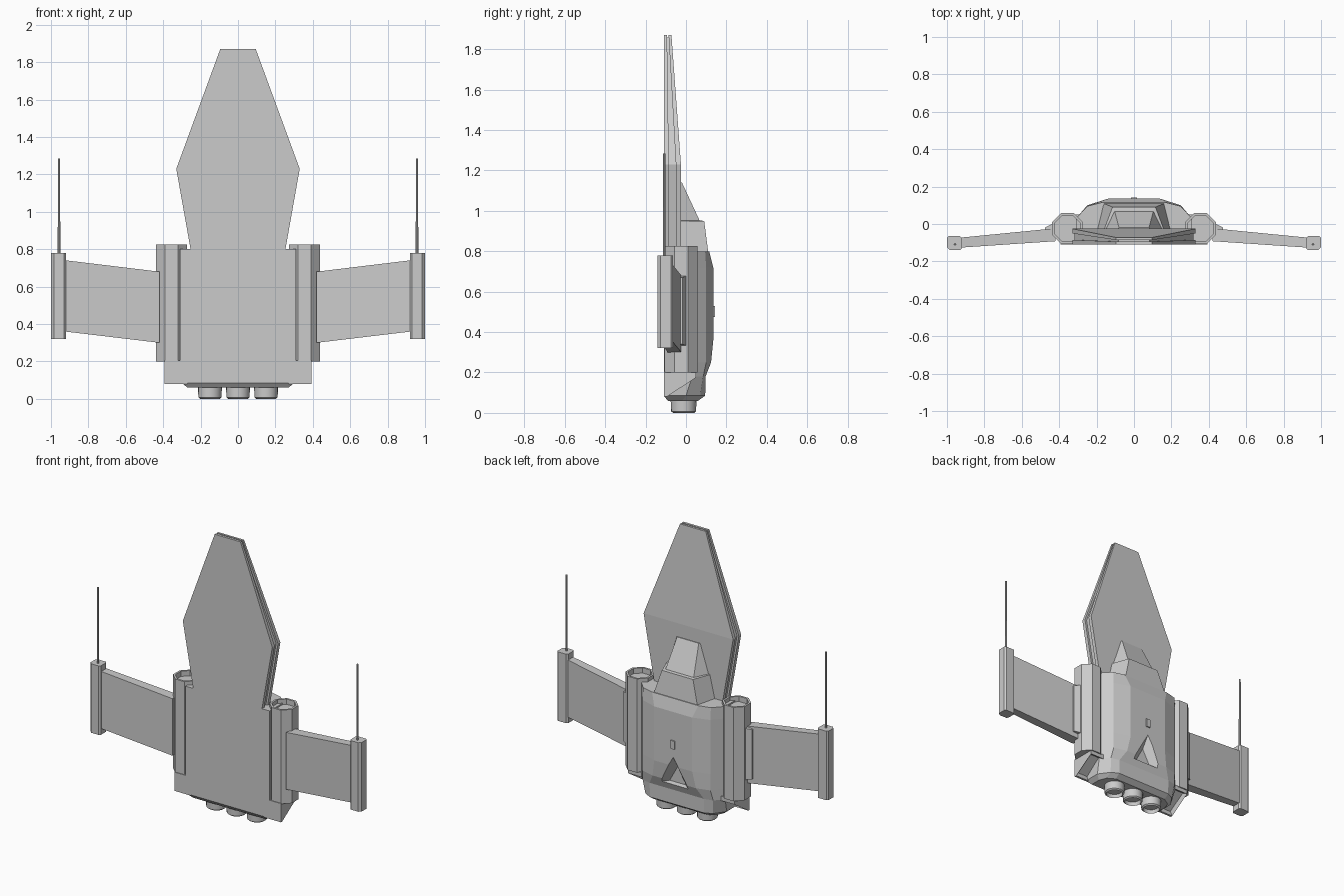
import bpy, bmesh, math
from mathutils import Vector

if "Cube" in bpy.data.objects:
    bpy.data.objects.remove(bpy.data.objects["Cube"])


def finish(name, bm):
    bmesh.ops.recalc_face_normals(bm, faces=bm.faces)
    me = bpy.data.meshes.new(name)
    bm.to_mesh(me)
    bm.free()
    ob = bpy.data.objects.new(name, me)
    bpy.context.collection.objects.link(ob)
    return ob


def loft(name, rings):
    """Skin a list of equal-length point rings and cap both ends."""
    bm = bmesh.new()
    vs = [[bm.verts.new(p) for p in r] for r in rings]
    n = len(vs[0])
    for a, b in zip(vs, vs[1:]):
        for i in range(n):
            j = (i + 1) % n
            bm.faces.new((a[i], a[j], b[j], b[i]))
    bm.faces.new(vs[0])
    bm.faces.new(vs[-1])
    return finish(name, bm)


def rect(x0, x1, y0, y1, z):
    return [(x0, y0, z), (x1, y0, z), (x1, y1, z), (x0, y1, z)]


def box(name, x0, x1, y0, y1, z0, z1):
    return loft(name, [rect(x0, x1, y0, y1, z0), rect(x0, x1, y0, y1, z1)])


def circle(cx, cy, z, r, n, turn=0.0):
    return [(cx + r * math.cos(turn + math.tau * i / n),
             cy + r * math.sin(turn + math.tau * i / n), z) for i in range(n)]


def smooth(ob):
    bpy.ops.object.select_all(action='DESELECT')
    ob.select_set(True)
    bpy.context.view_layer.objects.active = ob
    bpy.ops.object.shade_smooth_by_angle(angle=math.radians(35))


# Main hull: z, then half outline from belly edge to dorsal ridge
def hull_ring(z, half):
    return [(x, y, z) for x, y in half] + [(-x, y, z) for x, y in reversed(half)]


hull = loft("main_hull", [
    hull_ring(.06, [(.27, -.09), (.27, -.02), (.25, .03), (.20, .06)]),
    hull_ring(.085, [(.30, -.11), (.30, 0), (.25, .07), (.20, .095)]),
    hull_ring(.18, [(.31, -.11), (.31, .03), (.26, .085), (.20, .097)]),
    hull_ring(.25, [(.31, -.11), (.31, .03), (.25, .10), (.16, .124)]),
    hull_ring(.36, [(.31, -.11), (.31, .03), (.25, .10), (.14, .135)]),
    hull_ring(.72, [(.31, -.11), (.31, .03), (.25, .10), (.14, .135)]),
    hull_ring(.80, [(.31, -.11), (.31, .03), (.25, .095), (.17, .115)]),
])

# Triangular dorsal recess
cutter = loft("recess_cutter", [
    [(-.06, .085, .23), (.06, .085, .23), (0, .085, .34)],
    [(-.145, .155, .215), (.145, .155, .215), (0, .155, .45)],
])
cutter.hide_render = True
mod = hull.modifiers.new("recess", 'BOOLEAN')
mod.operation = 'DIFFERENCE'
mod.solver = 'EXACT'
mod.object = cutter
bpy.context.view_layer.objects.active = hull
bpy.ops.object.modifier_apply(modifier=mod.name)
bpy.data.objects.remove(cutter)
box("dorsal_sensor", -.015, .015, .12, .143, .475, .53)


# Nose: two skins around an inset core
def nose(name, inset, low, mid, top):
    i = inset
    loft(name, [rect(-.25 + i, .25 - i, *low, .78),
                rect(-.33 + i, .33 - i, *mid, 1.23),
                rect(-.095 + i, .095 - i, *top, 1.87 - i)])


nose("nose_front_skin", 0, (-.11, -.085), (-.11, -.085), (-.11, -.094))
nose("nose_core", .013, (-.09, -.045), (-.09, -.045), (-.10, -.08))
nose("nose_back_skin", 0, (-.05, -.025), (-.05, -.025), (-.086, -.072))


# Cockpit: windscreen wedge and a slightly raised rear collar
def trapezoid(z, base, top, y):
    return [(-base, -.03, z), (base, -.03, z), (top, y, z), (-top, y, z)]


loft("cockpit_windscreen", [trapezoid(.94, .155, .105, .073),
                            trapezoid(1.14, .09, .08, -.02)])
loft("cockpit_collar", [trapezoid(.78, .20, .165, .112),
                        trapezoid(.95, .16, .115, .09),
                        trapezoid(.952, .155, .105, .073)])

# Engines
for k, x in enumerate((-.15, 0, .15)):
    smooth(loft(f"engine_{k + 1}", [circle(x, -.012, 0.025, .048, 20),
                                    circle(x, -.012, 0, .052, 20),
                                    circle(x, -.012, .008, .062, 20),
                                    circle(x, -.012, .07, .064, 20)]))

for s, side in ((1, "right"), (-1, "left")):
    # Octagonal pods with a recessed mouth
    R = .082 / math.cos(math.pi / 8)
    t = math.pi / 8
    c = (s * .356, -.024)
    loft(f"{side}_pod", [circle(*c, .20, R, 8, t), circle(*c, .825, R, 8, t),
                         circle(*c, .825, R * .84, 8, t), circle(*c, .79, R * .84, 8, t)])

    # Lower intake: sloped block with an inset port
    prof = [(-.11, .08), (-.095, .08), (.05, .175), (.05, .205), (-.11, .205)]
    ob = loft(f"{side}_lower_thruster", [[(s * x, y, z) for y, z in prof] for x in (.27, .393)])
    bm = bmesh.new()
    bm.from_mesh(ob.data)
    slope = max(bm.faces, key=lambda f: f.normal.dot(Vector((0, .55, -.84))))
    bmesh.ops.inset_region(bm, faces=[slope], thickness=.02)
    bmesh.ops.translate(bm, verts=slope.verts, vec=(0, -.014, .02))
    bm.to_mesh(ob.data)
    bm.free()

    # Wing and root fairing
    def wing_ring(x, y0, y1, z0, z1):
        return [(s * x, y0, z0), (s * x, y1, z0), (s * x, y1, z1), (s * x, y0, z1)]

    loft(f"{side}_wing", [wing_ring(.42, -.092, -.023, .30, .68),
                          wing_ring(.94, -.127, -.074, .362, .743)])
    loft(f"{side}_wing_fairing", [wing_ring(.42, -.05, .01, .33, .68),
                                  wing_ring(.475, -.035, -.018, .34, .67)])

    # Wingtip pod with chamfered corners, and its long barrel
    tip = [(.92, -.13), (.93, -.14), (.985, -.14), (1, -.125),
           (1, -.075), (.99, -.065), (.93, -.065), (.92, -.075)]
    loft(f"{side}_wingtip", [[(s * x, y, z) for x, y in tip] for z in (.32, .78)])
    loft(f"{side}_barrel", [circle(s * .957, -.108, .77, .007, 8),
                            circle(s * .957, -.108, 1.285, .006, 8)])
